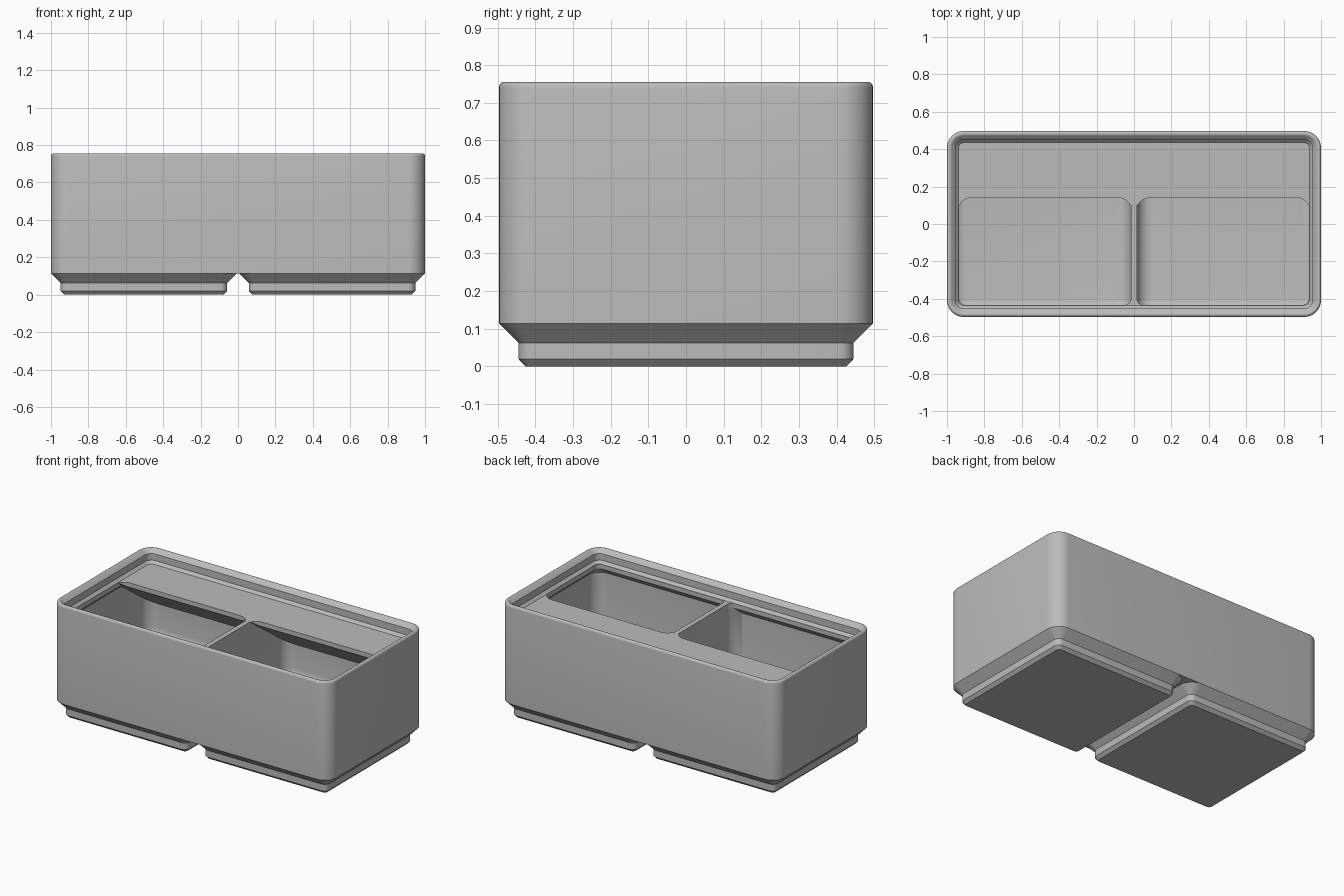
import bpy, bmesh, math

default = bpy.data.objects.get("Cube")
if default:
    bpy.data.objects.remove(default, do_unlink=True)

grey = bpy.data.materials.new("light_grey")
grey.use_nodes = True
grey.diffuse_color = (0.5, 0.5, 0.5, 1)
grey.node_tree.nodes["Principled BSDF"].inputs["Base Color"].default_value = (0.5, 0.5, 0.5, 1)

HALF_X, HALF_Y, CORNER = 1.0, 0.497, 0.09
BODY_Z, FLOOR_Z, DECK_Z = 0.114, 0.168, 0.67
DIVIDER, WALL = 0.016, 0.023
LIP = 0.0623


def ring(x0, x1, y0, y1, r, z, steps=8):
    """Rounded rectangle outline at height z."""
    corners = [(x1 - r, y1 - r), (x0 + r, y1 - r), (x0 + r, y0 + r), (x1 - r, y0 + r)]
    points = []
    for i, (cx, cy) in enumerate(corners):
        for s in range(steps + 1):
            a = math.pi / 2 * (i + s / steps)
            points.append((cx + r * math.cos(a), cy + r * math.sin(a), z))
    return points


def inset_ring(cx, hx, hy, inset, z):
    """Outline of a block moved inwards, keeping its corners concentric."""
    return ring(cx - hx + inset, cx + hx - inset, -hy + inset, hy - inset, CORNER - inset, z)


def loft(name, rings):
    """Closed solid through a stack of matching outlines."""
    bm = bmesh.new()
    loops = [[bm.verts.new(p) for p in r] for r in rings]
    n = len(loops[0])
    for a, b in zip(loops, loops[1:]):
        for i in range(n):
            j = (i + 1) % n
            bm.faces.new((a[i], a[j], b[j], b[i]))
    bm.faces.new(loops[0][::-1])
    bm.faces.new(loops[-1])
    bmesh.ops.recalc_face_normals(bm, faces=bm.faces)
    mesh = bpy.data.meshes.new(name)
    bm.to_mesh(mesh)
    bm.free()
    mesh.materials.append(grey)
    obj = bpy.data.objects.new(name, mesh)
    bpy.context.collection.objects.link(obj)
    return obj


def activate(obj):
    bpy.ops.object.select_all(action='DESELECT')
    obj.select_set(True)
    bpy.context.view_layer.objects.active = obj


def subtract(obj, cutter):
    """Cut one solid from another and discard the cutter."""
    activate(obj)
    mod = obj.modifiers.new("cut", 'BOOLEAN')
    mod.operation, mod.solver, mod.object = 'DIFFERENCE', 'EXACT', cutter
    bpy.ops.object.modifier_apply(modifier=mod.name)
    bpy.data.objects.remove(cutter, do_unlink=True)


# Body: outer wall, rounded rim, stepped stacking lip and deck
profile = [(0, BODY_Z)]
rim, rim_z = 0.0144, 0.7412
for k in range(7):
    a = math.radians(135 * k / 6)
    profile.append((rim - rim * math.cos(a), rim_z + rim * math.sin(a)))
profile += [(LIP - 0.0168, 0.73), (LIP - 0.0168, DECK_Z + 0.0168), (LIP, DECK_Z)]
body = loft("bin_body", [inset_ring(0, HALF_X, HALF_Y, i, z) for i, z in profile])


def pocket(side):
    """Compartment cutter with filleted floor, narrowing under the lip."""
    def layer(inset, r, z, lip=0):
        xs = sorted((side * (DIVIDER + inset), side * (HALF_X - WALL - inset - lip)))
        return ring(*xs, -HALF_Y + WALL + inset + lip, HALF_Y - WALL - inset, r, z)

    fillet, r = 0.075, 0.08
    layers = []
    for k in range(7):
        a = math.pi / 2 * k / 6
        inset = fillet * (1 - math.sin(a))
        layers.append(layer(inset, r - inset, FLOOR_Z + fillet * (1 - math.cos(a))))
    step = LIP - WALL + 0.002
    layers += [layer(0, r, 0.60), layer(0, 0.035, 0.641, step), layer(0, 0.035, 0.68, step)]
    cutter = loft("pocket_cutter", layers)

    # Sloped label shelf at the back, with rounded inner corners
    tip, back = 0.1005, 0.6
    drop = (back - tip) * math.tan(math.radians(36))
    section = [(tip, 0.72), (tip, DECK_Z - 0.001), (back, DECK_Z - drop), (back, 0.72)]
    shelf = loft("shelf", [[(x, y, z) for y, z in section] for x in (-1.2, 1.2)])
    xs = sorted((side * DIVIDER, side * (HALF_X - LIP)))
    subtract(shelf, loft("opening", [ring(*xs, -0.45, 0.14, 0.067, z) for z in (0.2, 0.9)]))
    subtract(cutter, shelf)
    return cutter


for side in (-1, 1):
    subtract(body, pocket(side))

# Stepped feet, one under each half
parts = [body]
foot_profile = [(0.071, 0), (0.052, 0.0192), (0.052, 0.0623), (0, BODY_Z)]
for side, name in ((-1, "right_foot"), (1, "left_foot")):
    rings = [inset_ring(side * 0.503, 0.497, HALF_Y, i, z) for i, z in foot_profile]
    parts.append(loft(name, rings))

for part in parts:
    activate(part)
    bpy.ops.object.shade_smooth_by_angle(angle=math.radians(30))
